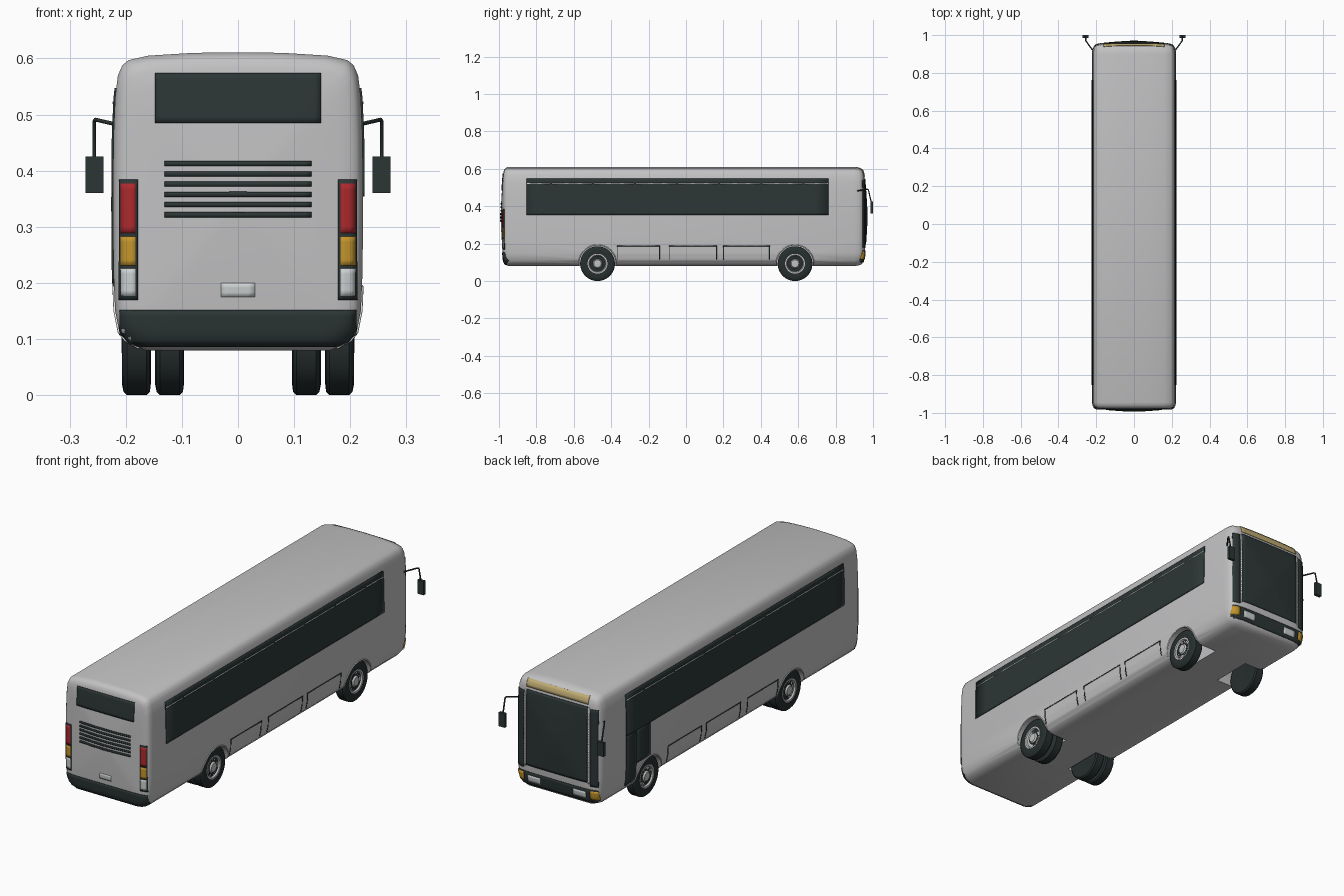
import bpy, bmesh, math
from mathutils import Vector
from mathutils.bvhtree import BVHTree

if "Cube" in bpy.data.objects:
    bpy.data.objects.remove(bpy.data.objects["Cube"], do_unlink=True)


def material(name, r, g, b):
    m = bpy.data.materials.new(name)
    m.use_nodes = True
    m.diffuse_color = (r, g, b, 1)
    m.node_tree.nodes["Principled BSDF"].inputs["Base Color"].default_value = (r, g, b, 1)
    return m


GREY = material("body grey", 0.54, 0.54, 0.55)
DARK = material("dark glass", 0.025, 0.036, 0.036)
RUBBER = material("tyre rubber", 0.02, 0.028, 0.028)
WHITE = material("white trim", 0.8, 0.8, 0.8)
RED = material("red lamp", 0.42, 0.022, 0.026)
AMBER = material("amber lamp", 0.55, 0.3, 0.025)
TAN = material("sign tan", 0.52, 0.41, 0.17)
LAMP = material("pale lamp", 0.6, 0.63, 0.63)


def finish(name, bm, mat, smooth=True):
    me = bpy.data.meshes.new(name)
    bm.to_mesh(me)
    bm.free()
    ob = bpy.data.objects.new(name, me)
    me.materials.append(mat)
    bpy.context.scene.collection.objects.link(ob)
    if smooth:
        smooth_object(ob)
    return ob


def smooth_object(ob):
    activate(ob)
    bpy.ops.object.shade_smooth_by_angle(angle=math.radians(35))


def activate(ob):
    bpy.ops.object.select_all(action='DESELECT')
    ob.select_set(True)
    bpy.context.view_layer.objects.active = ob


# Body shell: one cross-section lofted along the length with domed ends
half = [(0.165, 0.08), (0.195, 0.092), (0.211, 0.11), (0.219, 0.15), (0.222, 0.22),
        (0.223, 0.34), (0.222, 0.46), (0.219, 0.53), (0.214, 0.57), (0.206, 0.588),
        (0.195, 0.597), (0.16, 0.605), (0.08, 0.61)]
section = half + [(0, 0.611)] + [(-x, z) for x, z in reversed(half)]
MID = 0.345
rear = [(0.02, -0.991), (0.3, -0.988), (0.6, -0.983), (0.8, -0.979), (0.9, -0.976),
        (0.95, -0.971), (0.98, -0.963), (1, -0.945)]
front = [(1, 0.9), (0.985, 0.925), (0.96, 0.939), (0.92, 0.947), (0.85, 0.952),
         (0.7, 0.957), (0.45, 0.962), (0.2, 0.966), (0.02, 0.968)]
bm = bmesh.new()
rings = [[bm.verts.new((x * s, y, MID + (z - MID) * s)) for x, z in section]
         for s, y in rear + front]
n = len(section)
for a, b in zip(rings, rings[1:]):
    for i in range(n):
        j = (i + 1) % n
        bm.faces.new((a[i], a[j], b[j], b[i]))
bm.faces.new(rings[0])
bm.faces.new(rings[-1])
bmesh.ops.recalc_face_normals(bm, faces=bm.faces)
tree = BVHTree.FromBMesh(bm)
body = finish("body", bm, GREY, smooth=False)

# Wheel recesses
WHEEL_Z, REAR_Y, FRONT_Y = 0.093, -0.473, 0.583
for s in (1, -1):
    for y in (REAR_Y, FRONT_Y):
        bpy.ops.mesh.primitive_cylinder_add(vertices=40, radius=0.1, depth=0.22,
                                            location=(s * 0.198, y, WHEEL_Z),
                                            rotation=(0, math.pi / 2, 0))
        cutter = bpy.context.object
        cutter.hide_render = True
        cutter.data.materials.append(GREY)
        activate(body)
        mod = body.modifiers.new("recess", 'BOOLEAN')
        mod.operation, mod.solver, mod.object = 'DIFFERENCE', 'EXACT', cutter
        bpy.ops.object.modifier_apply(modifier=mod.name)
        bpy.data.objects.remove(cutter, do_unlink=True)
smooth_object(body)

# Thin plates that follow the shell: rectangles (u0, u1, z0, z1) on one face
FACES = {"rear": Vector((0, -1, 0)), "front": Vector((0, 1, 0)),
         "left": Vector((1, 0, 0)), "right": Vector((-1, 0, 0))}


def panel(name, mat, face, rects, lift=0.003):
    d = FACES[face]
    bm = bmesh.new()
    for u0, u1, z0, z1 in rects:
        nu = max(1, math.ceil((u1 - u0) / (0.012 if d.y else 0.08)))
        nz = max(1, math.ceil((z1 - z0) / 0.012))
        grid = []
        for i in range(nu + 1):
            col = []
            for k in range(nz + 1):
                u, z = u0 + (u1 - u0) * i / nu, z0 + (z1 - z0) * k / nz
                p = Vector((u, 0, z)) if d.y else Vector((0, u, z))
                hit, normal, _, _ = tree.ray_cast(p + d * 3, -d)
                if hit is None:
                    hit, normal, _, _ = tree.find_nearest(p + d * (0.96 if d.y else 0.22))
                col.append(bm.verts.new(hit + normal * lift))
            grid.append(col)
        for a, b in zip(grid, grid[1:]):
            for k in range(nz):
                f = bm.faces.new((a[k], b[k], b[k + 1], a[k + 1]))
                f.normal_update()
                if f.normal.dot(d) < 0:
                    f.normal_flip()
    ob = finish(name, bm, mat)
    mod = ob.modifiers.new("thickness", 'SOLIDIFY')
    mod.thickness, mod.offset = 0.003, -1
    return ob


def both(u0, u1, z0, z1):
    return [(u0, u1, z0, z1), (-u1, -u0, z0, z1)]


# Rear end
panel("rear_window", DARK, "rear", [(-0.148, 0.148, 0.485, 0.574)])
panel("rear_vents", DARK, "rear",
      [(-0.131, 0.131, 0.317 + i * 0.0182, 0.326 + i * 0.0182) for i in range(6)])
panel("rear_bumper", DARK, "rear", [(-0.209, 0.209, 0.088, 0.152)])
panel("number_plate", LAMP, "rear", [(-0.03, 0.03, 0.175, 0.2)], 0.001)
panel("tail_light_frames", DARK, "rear", both(0.178, 0.211, 0.17, 0.384))
panel("brake_lights", RED, "rear", both(0.182, 0.207, 0.289, 0.377), 0.005)
panel("rear_indicators", AMBER, "rear", both(0.182, 0.207, 0.231, 0.283), 0.005)
panel("reversing_lights", LAMP, "rear", both(0.182, 0.207, 0.177, 0.226), 0.005)

# Front end
panel("destination_sign", TAN, "front", [(-0.16, 0.16, 0.56, 0.594)])
panel("windscreen", DARK, "front", [(-0.158, 0.158, 0.195, 0.548)])
panel("windscreen_pillars", DARK, "front", both(0.172, 0.207, 0.18, 0.54))
panel("windscreen_trim", WHITE, "front", both(0.161, 0.168, 0.19, 0.545), 0.002)
panel("front_bumper", DARK, "front", [(-0.205, 0.205, 0.102, 0.163)])
panel("headlights", LAMP, "front", both(0.085, 0.15, 0.118, 0.15), 0.005)
panel("front_indicators", AMBER, "front", both(0.172, 0.207, 0.118, 0.158), 0.005)

# Side glazing and luggage hatches
for side in ("left", "right"):
    panel(side + "_windows", DARK, side, [(-0.853, 0.762, 0.354, 0.547)])
    panel(side + "_window_rail", WHITE, side,
          [(max(-0.85, -0.942 + i * 0.225), min(0.758, -0.727 + i * 0.225), 0.519, 0.523)
           for i in range(8)], 0.004)
    lines = []
    for a, b in ((-0.37, -0.14), (-0.092, 0.165), (0.198, 0.45)):
        lines += [(a, b, 0.186, 0.19), (a, a + 0.005, 0.115, 0.186),
                  (b - 0.005, b, 0.115, 0.186)]
    panel(side + "_hatch_lines", DARK, side, lines, 0.001)
panel("door", DARK, "right", [(0.688, 0.762, 0.12, 0.354), (0.585, 0.688, 0.2, 0.354)])


# Wheels turned from (x, radius) profiles
def lathe(name, mat, profile, y, side):
    bm = bmesh.new()
    steps = 40
    loops = [[bm.verts.new((side * x, y + r * math.cos(2 * math.pi * i / steps),
                            WHEEL_Z + r * math.sin(2 * math.pi * i / steps)))
              for i in range(steps)] for x, r in profile]
    for a, b in zip(loops, loops[1:]):
        for i in range(steps):
            j = (i + 1) % steps
            bm.faces.new((a[i], a[j], b[j], b[i]))
    bm.faces.new(loops[0])
    bm.faces.new(loops[-1])
    bmesh.ops.recalc_face_normals(bm, faces=bm.faces)
    return finish(name, bm, mat)


tyre = [(0.199, 0.05), (0.205, 0.053), (0.207, 0.072), (0.204, 0.087), (0.198, 0.093),
        (0.163, 0.093), (0.157, 0.087), (0.155, 0.07), (0.158, 0.045)]
rim = [(0.19, 0.053), (0.206, 0.053), (0.206, 0.046), (0.199, 0.042), (0.199, 0.026),
       (0.207, 0.02), (0.208, 0.008)]
for label, s in (("left", 1), ("right", -1)):
    for end, y in (("rear", REAR_Y), ("front", FRONT_Y)):
        lathe(f"{label}_{end}_tyre", RUBBER, tyre, y, s)
        lathe(f"{label}_{end}_rim", GREY, rim, y, s)
        lathe(f"{label}_{end}_rim_groove", RUBBER, [(0.198, 0.03), (0.2, 0.03)], y, s)
        # Raised arch lip, open at the sill
        cu = bpy.data.curves.new("arch_lip", 'CURVE')
        cu.dimensions, cu.bevel_depth, cu.bevel_resolution = '3D', 0.003, 2
        sp = cu.splines.new('POLY')
        sp.points.add(24)
        for i, p in enumerate(sp.points):
            t = math.radians(-5 + 190 * i / 24)
            py, pz = y + 0.1 * math.cos(t), WHEEL_Z + 0.1 * math.sin(t)
            hit = tree.ray_cast(Vector((s, py, pz)), Vector((-s, 0, 0)))[0]
            p.co = (hit.x if hit else s * 0.2, py, pz, 1)
        cu.materials.append(WHITE)
        lip = bpy.data.objects.new(f"{label}_{end}_arch_lip", cu)
        bpy.context.scene.collection.objects.link(lip)
    lathe(f"{label}_inner_rear_tyre", RUBBER, [(x - 0.059, r) for x, r in tyre], REAR_Y, s)

    # Mirror arm and housing
    cu = bpy.data.curves.new("mirror_arm", 'CURVE')
    cu.dimensions, cu.bevel_depth, cu.bevel_resolution = '3D', 0.0035, 2
    sp = cu.splines.new('POLY')
    path = [(0.215, 0.915, 0.482), (0.254, 0.968, 0.491), (0.256, 0.975, 0.488),
            (0.256, 0.991, 0.42)]
    sp.points.add(len(path) - 1)
    for p, (x, y, z) in zip(sp.points, path):
        p.co = (s * x, y, z, 1)
    cu.materials.append(DARK)
    arm = bpy.data.objects.new(f"{label}_mirror_arm", cu)
    bpy.context.scene.collection.objects.link(arm)
    bpy.ops.mesh.primitive_cube_add(size=1, location=(s * 0.256, 0.993, 0.393))
    box = bpy.context.object
    box.name = f"{label}_mirror"
    box.scale = (0.032, 0.014, 0.065)
    box.data.materials.append(DARK)
